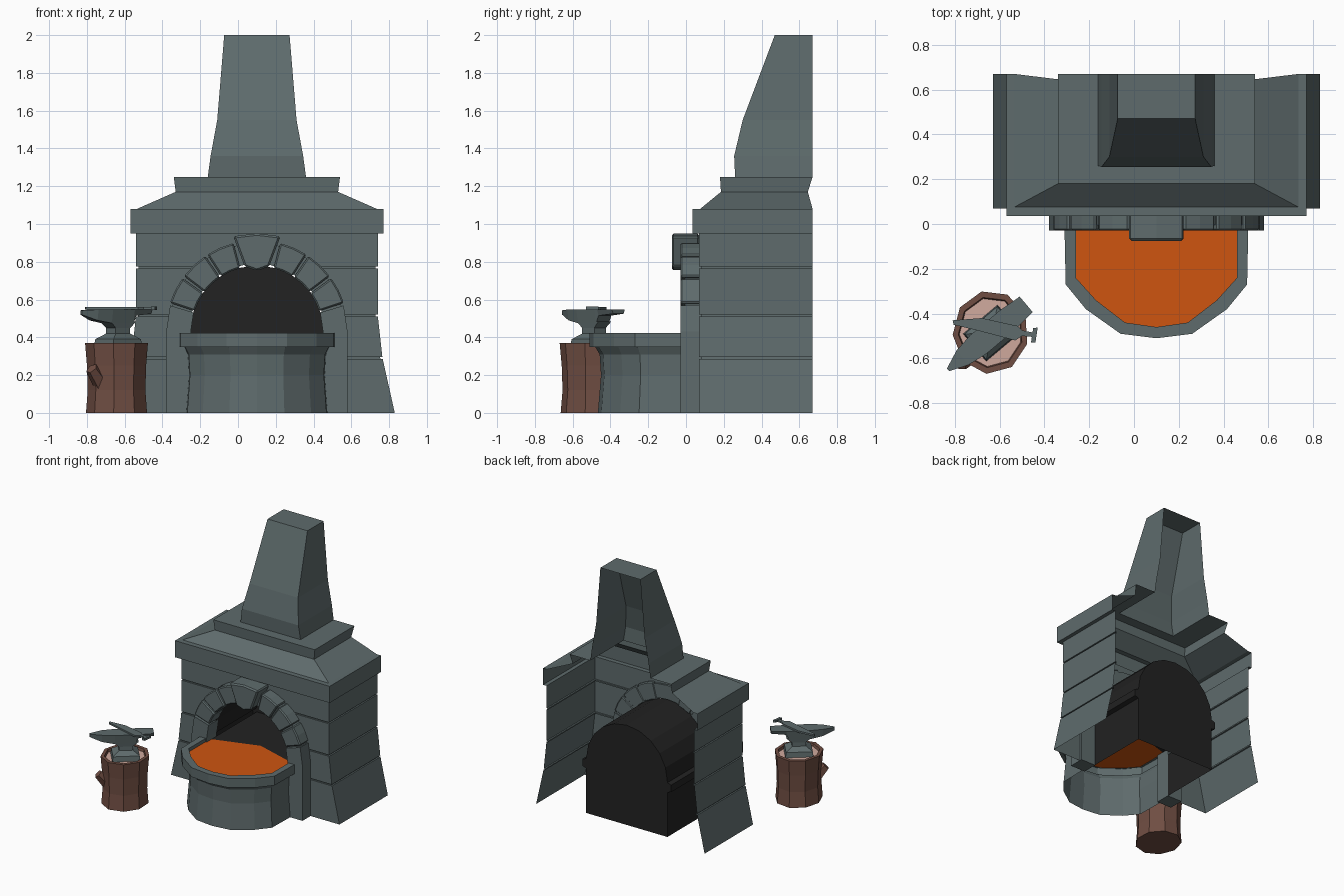
import bpy, bmesh, math
from mathutils import Vector

if "Cube" in bpy.data.objects:
    bpy.data.objects.remove(bpy.data.objects["Cube"])

CX = 0.1      # centre line of the forge
BACK = 0.67   # open back plane
AZ = 0.43     # height of the arch centre


def material(name, rgb):
    m = bpy.data.materials.new(name)
    m.diffuse_color = (*rgb, 1)
    m.use_nodes = True
    m.node_tree.nodes["Principled BSDF"].inputs["Base Color"].default_value = m.diffuse_color
    return m


STONE = material("grey stone", (0.112, 0.147, 0.150))
BLACK = material("soot black", (0.016, 0.016, 0.016))
EMBER = material("ember orange", (0.62, 0.09, 0.005))
BARK = material("bark brown", (0.16, 0.075, 0.055))
WOOD = material("pale cut wood", (0.63, 0.40, 0.34))


def build(name, verts, faces, mat, flip=False, bevel=0):
    bm = bmesh.new()
    vs = [bm.verts.new(v) for v in verts]
    for f in faces:
        bm.faces.new([vs[i] for i in f])
    bmesh.ops.remove_doubles(bm, verts=bm.verts, dist=1e-5)
    bmesh.ops.dissolve_degenerate(bm, edges=bm.edges, dist=1e-5)
    bmesh.ops.recalc_face_normals(bm, faces=bm.faces)
    if flip:
        bmesh.ops.reverse_faces(bm, faces=bm.faces)
    me = bpy.data.meshes.new(name)
    bm.to_mesh(me)
    bm.free()
    me.materials.append(mat)
    ob = bpy.data.objects.new(name, me)
    bpy.context.collection.objects.link(ob)
    if bevel:
        b = ob.modifiers.new("edge", "BEVEL")
        b.width, b.segments = bevel, 1
    return ob


def loft(name, rings, mat, closed=True, start=False, end=False, flip=False):
    n = len(rings[0])
    faces = []
    for r in range(len(rings) - 1):
        for i in range(n if closed else n - 1):
            j = (i + 1) % n
            faces.append((r * n + i, r * n + j, (r + 1) * n + j, (r + 1) * n + i))
    if start:
        faces.append(range(n))
    if end:
        faces.append(range((len(rings) - 1) * n, len(rings) * n))
    return build(name, [v for r in rings for v in r], faces, mat, flip)


def prism(name, pts, y0, y1, mat, bevel=0):
    n = len(pts)
    verts = [(CX + x, y, z) for y in (y0, y1) for x, z in pts]
    faces = [range(n), range(n, 2 * n)]
    faces += [(i, (i + 1) % n, n + (i + 1) % n, n + i) for i in range(n)]
    return build(name, verts, faces, mat, bevel=bevel)


def arc(r, a0, a1, n):
    return [(r * math.cos(math.radians(a0 + (a1 - a0) * i / n)),
             AZ + r * math.sin(math.radians(a0 + (a1 - a0) * i / n))) for i in range(n + 1)]


# Stone wall: courses with thin grooves, flared foot, arched opening, open back
def wall_half(z):
    if z < 0.29:
        return 0.73 - 0.065 * z / 0.29
    return 0.665 - 0.025 * min(1, (z - 0.29) / 0.225)


def hole_half(z):
    if z < AZ:
        return 0.42
    return math.sqrt(max(0, 0.42 ** 2 - (z - AZ) ** 2))


rows = []
levels = [0, 0.29, 0.515, 0.77, 0.95]
for k in range(4):
    a = levels[k] + (0.005 if k else 0)
    b = levels[k + 1] - (0.005 if k < 3 else 0)
    steps = (1, 3, 4, 5)[k]
    course = [(a + (b - a) * i / steps, 0) for i in range(steps + 1)]
    rows += ([(a, 0.012)] if k else []) + course + ([(b, 0.012)] if k < 3 else [])
for side, label in ((-1, "left"), (1, "right")):
    rings = []
    for z, d in rows:
        w = wall_half(z) - d
        rings.append([(CX + side * hole_half(z), 0.07 + d, z),
                      (CX + side * w, 0.07 + d, z), (CX + side * w, BACK, z)])
    loft(label + "_wall", rings, STONE, closed=False)


# Mantel and chimney: three-sided shells (half width, front y, back y, z)
def shell(name, prof, cap=False):
    rings = [[(CX - w, yb, z), (CX - w, yf, z), (CX + w, yf, z), (CX + w, yb, z)]
             for w, yf, yb, z in prof]
    loft(name, rings, STONE, closed=False, end=cap)


shell("mantel", [(0.64, 0.07, BACK, 0.95), (0.67, 0.035, BACK, 0.95), (0.67, 0.035, BACK, 1.08),
                 (0.635, 0.075, BACK, 1.08), (0.43, 0.185, 0.645, 1.17), (0.44, 0.18, BACK, 1.25),
                 (0.26, 0.26, BACK, 1.25)])
shell("chimney", [(0.26, 0.26, BACK, 1.25), (0.245, 0.255, BACK, 1.36),
                  (0.21, 0.30, BACK, 1.55), (0.173, 0.47, BACK, 2.0)], cap=True)

# Arch: jambs, wedge stones, recessed backing and keystone
joints = [17.5, 36.5, 56.5, 76]
for s, label in ((-1, "left"), (1, "right")):
    jamb = [(0.35, 0), (0.48, 0)] + arc(0.48, 0, 16.8, 1) + arc(0.35, 16.8, 0, 1)
    prism(label + "_jamb", [(s * x, z) for x, z in jamb], -0.03, 0.09, STONE)
    for i in range(3):
        a, b = joints[i] + 0.8, joints[i + 1] - 0.8
        pts = arc(0.485, a, b, 2) + arc(0.348, b, a, 2)
        prism(f"{label}_arch_stone_{i + 1}", [(s * x, z) for x, z in pts], -0.03, 0.09, STONE, 0.008)
prism("arch_backing", arc(0.47, 2, 178, 16) + arc(0.36, 178, 2, 16), -0.005, 0.085, STONE)
prism("keystone", [(-0.125, 0.935), (0, 0.95), (0.125, 0.935), (0.065, 0.775), (0, 0.752),
                   (-0.065, 0.775)], -0.075, 0.07, STONE, 0.01)

# Firebox: black vault with a ledge, closed at the back
half = [(0.352, 0), (0.352, 0.35), (0.385, 0.36), (0.385, 0.415), (0.352, 0.425)]
prof = half + arc(0.352, 0, 180, 10) + [(-x, z) for x, z in half[::-1]]
loft("firebox", [[(CX + x, y, z) for x, z in prof] for y in (0.06, 0.59)], BLACK,
     closed=False, end=True, flip=True)

# Hearth: rounded front basin with a rim
outer = [(0.41, -0.03), (0.405, -0.27), (0.315, -0.38), (0.16, -0.49), (0, -0.51)]
inner = [(0.36, -0.03), (0.36, -0.24), (0.27, -0.34), (0.14, -0.44), (0, -0.46)]


def full(pts):
    return pts + [(-x, y) for x, y in pts[-2::-1]]


def ring(pts, k, z):
    return [(CX + x * k, -0.03 + (y + 0.03) * k, z) for x, y in full(pts)]


loft("hearth_basin", [ring(outer, k, z) for k, z in
                      ((0.91, 0), (0.875, 0.2), (0.89, 0.31), (0.94, 0.35))], STONE, closed=False)
loft("hearth_rim", [ring(outer, 0.94, 0.35), ring(outer, 1, 0.35), ring(outer, 1, 0.422),
                    ring(inner, 1, 0.422), ring(inner, 1, 0.39)], STONE, closed=False)
bed = full(inner)
build("embers", [(CX + x, y, 0.395) for x, y in bed + [(-0.352, 0.03), (0, 0.14), (0.352, 0.03)]],
      [range(len(bed) + 3)], EMBER)
build("firebox_floor", [(CX + x, y, 0.395) for x, y in
                        ((-0.352, 0.03), (0, 0.14), (0.352, 0.03), (0.352, 0.59), (-0.352, 0.59))],
      [range(5)], BLACK)

# Stump: nine-sided bark, cut top and a broken branch
SX, SY = -0.64, -0.483


def stump_ring(r, z):
    return [(SX + r * math.cos(2 * math.pi * i / 9 - 1.68), SY + 1.1 * r * math.sin(2 * math.pi * i / 9 - 1.68), z)
            for i in range(9)]


loft("stump_bark", [stump_ring(r, z) for r, z in
                    ((0.165, 0), (0.156, 0.12), (0.16, 0.25), (0.17, 0.37), (0.145, 0.37), (0.14, 0.35))],
     BARK, start=True)
loft("stump_top", [stump_ring(0.142, 0.35), stump_ring(0.02, 0.352)], WOOD, end=True)


def stub(c, r):
    q = Vector((-0.5, -0.5, 0.7)).to_track_quat("Z", "Y")
    return [Vector(c) + q @ Vector((r * math.cos(i * math.pi / 2.5), r * math.sin(i * math.pi / 2.5), 0))
            for i in range(5)]


loft("stump_branch", [stub((-0.69, -0.54, 0.10), 0.055), stub((-0.775, -0.625, 0.235), 0.033)],
     BARK, start=True, end=True)

# Anvil: turned about 40 degrees on the stump
CA, SA = math.cos(math.radians(40)), math.sin(math.radians(40))


def turned(u, v, z):
    return (-0.65 + u * CA - v * SA, -0.50 + u * SA + v * CA, z)


loft("anvil_body", [[turned(u, -w, zt), turned(u, w, zt), turned(u, w * 0.8, zb), turned(u, -w * 0.8, zb)]
                    for u, w, zb, zt in ((-0.235, 0.008, 0.52, 0.543), (-0.15, 0.042, 0.49, 0.547),
                                         (-0.06, 0.055, 0.475, 0.547), (0.09, 0.055, 0.475, 0.547),
                                         (0.11, 0.055, 0.515, 0.547), (0.22, 0.045, 0.525, 0.547))],
     STONE, start=True, end=True)
loft("anvil_foot", [[turned(0.02 + i * u, j * v, z) for i, j in ((-1, -1), (1, -1), (1, 1), (-1, 1))]
                    for u, v, z in ((0.10, 0.08, 0.35), (0.095, 0.075, 0.39), (0.05, 0.04, 0.42),
                                    (0.05, 0.04, 0.45), (0.09, 0.045, 0.485))], STONE, start=True, end=True)


# Unfinished blade lying across the anvil
def plate(name, pts, z0, z1):
    loft(name, [[(x, y, z) for x, y in pts] for z in (z0, z1)], STONE, start=True, end=True)


plate("blade", [(-0.81, -0.43), (-0.68, -0.42), (-0.52, -0.455), (-0.5, -0.475), (-0.44, -0.487),
                (-0.44, -0.505), (-0.5, -0.5), (-0.53, -0.52), (-0.70, -0.475), (-0.805, -0.45)], 0.547, 0.56)
plate("blade_pommel", [(-0.45, -0.465), (-0.43, -0.462), (-0.44, -0.53), (-0.46, -0.53)], 0.545, 0.562)
